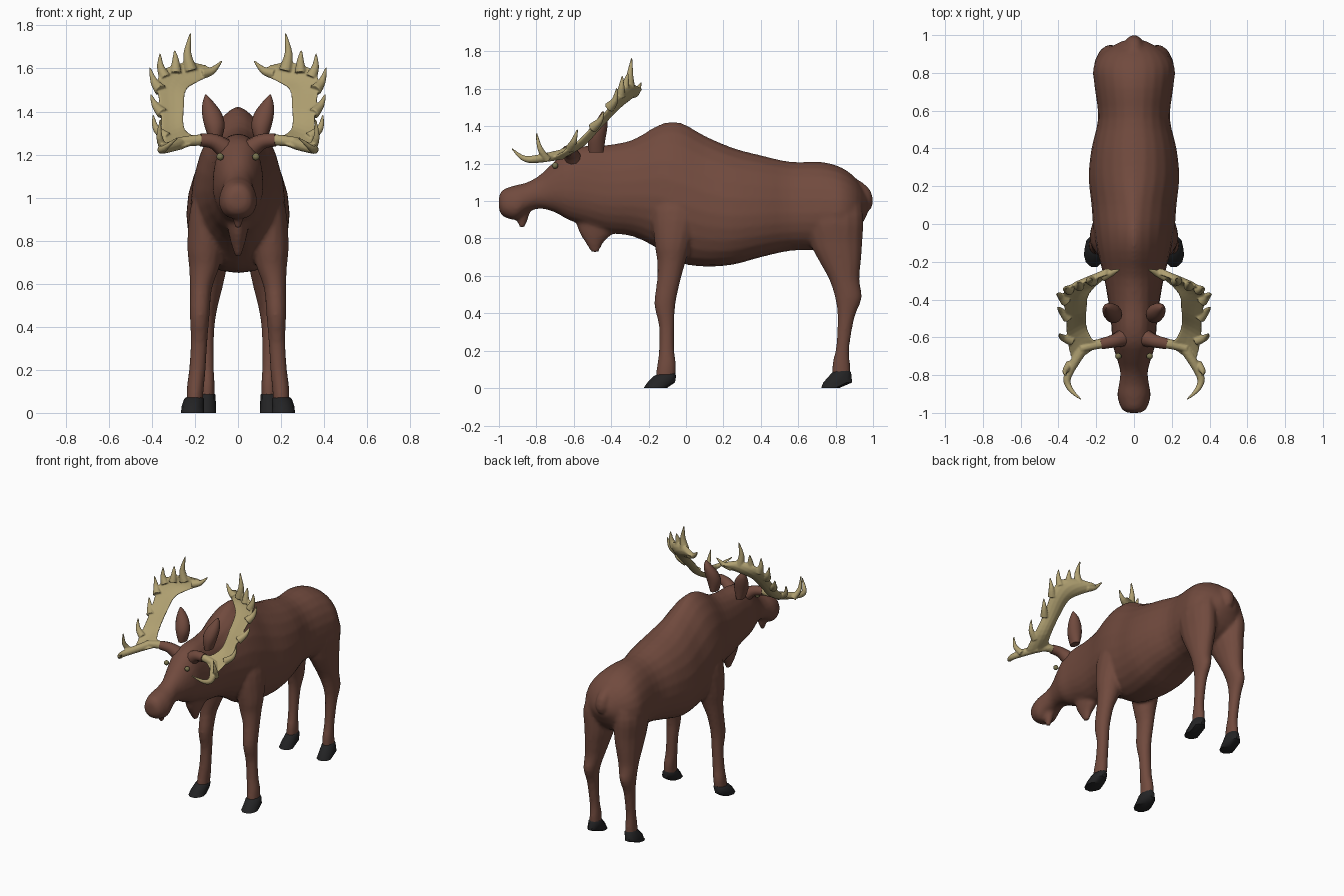
import bpy
import bmesh
from math import cos, sin, pi
from mathutils import Vector

cube = bpy.data.objects.get("Cube")
if cube:
    bpy.data.objects.remove(cube, do_unlink=True)


def material(name, colour):
    mat = bpy.data.materials.new(name)
    mat.use_nodes = True
    mat.diffuse_color = (*colour, 1)
    mat.node_tree.nodes["Principled BSDF"].inputs["Base Color"].default_value = (*colour, 1)
    return mat


HIDE = material("brown_hide", (.165, .069, .048))
BONE = material("tan_antler", (.43, .35, .165))
HORN = material("black_hoof", (.017, .017, .018))
EYE = material("olive_eye", (.2, .18, .08))


def smooth_rows(rows, steps=3):
    """Catmull-Rom interpolation through every row of numbers."""
    padded = [rows[0], *rows, rows[-1]]
    result = []
    for a, b, c, d in zip(padded, padded[1:], padded[2:], padded[3:]):
        for k in range(steps):
            t = k / steps
            result.append([q + t / 2 * (r - p + t * (2 * p - 5 * q + 4 * r - s + t * (3 * (q - r) + s - p)))
                           for p, q, r, s in zip(a, b, c, d)])
    return result + [list(rows[-1])]


def signed_power(value, power):
    return abs(value) ** power * (1 if value > 0 else -1)


def angles(sides):
    return [2 * pi * k / sides for k in range(sides)]


# Ring makers: each turns rows of numbers into closed cross-sections
def trunk_rings(rows):
    rings = []
    for y, low, high, width, top, bottom in smooth_rows(rows):
        middle = low + .42 * (high - low)
        rings.append([Vector((width * signed_power(cos(a), top if sin(a) > 0 else bottom), y,
                              middle + sin(a) * (high - middle if sin(a) > 0 else middle - low)))
                      for a in angles(24)])
    return rings


def upright_rings(rows, side=1, steps=3, sides=14):
    return [[Vector((side * ((left + right) / 2 + cos(a) * (right - left) / 2),
                     (front + back) / 2 + sin(a) * (back - front) / 2, z)) for a in angles(sides)]
            for z, front, back, left, right in smooth_rows(rows, steps)]


def flip(point, side):
    return Vector((point[0] * side, point[1], point[2]))


def tube_rings(rows, side):
    rows = smooth_rows(rows, 4)
    centres = [flip(r, side) for r in rows]
    rings = []
    for k, centre in enumerate(centres):
        along = centres[min(k + 1, len(rows) - 1)] - centres[max(k - 1, 0)]
        u = along.orthogonal().normalized()
        if k:
            u = (previous - previous.project(along)).normalized()
        previous = u
        v = along.normalized().cross(u)
        rings.append([centre + rows[k][3] * (u * cos(a) + v * sin(a)) for a in angles(10)])
    return rings


def palm_rings(rows, side, thickness):
    """Flat blade spanning inner and outer edge points, cupped on one side."""
    rows = smooth_rows(rows, 4)
    ends = [(flip(r[:3], side), flip(r[3:], side)) for r in rows]
    centres = [(a + b) / 2 for a, b in ends]
    rings = []
    for k, (inner, outer) in enumerate(ends):
        along = centres[min(k + 1, len(rows) - 1)] - centres[max(k - 1, 0)]
        normal = (outer - inner).cross(along).normalized() * side
        if normal.z > 0:
            normal = -normal
        rings.append([centres[k] + (outer - inner) / 2 * cos(a)
                      + normal * (thickness * sin(a) + thickness * sin(a) ** 2)
                      for a in angles(14)])
    return rings


def build(name, shells, mat, voxel=None, relax=0):
    """Loft each list of rings; optionally fuse all shells into one skin."""
    bm = bmesh.new()
    for rings in shells:
        loops = [[bm.verts.new(p) for p in ring] for ring in rings]
        for low, high in zip(loops, loops[1:]):
            for k in range(len(low)):
                bm.faces.new((low[k - 1], low[k], high[k], high[k - 1]))
        bm.faces.new(loops[0])
        bm.faces.new(loops[-1])
    bmesh.ops.recalc_face_normals(bm, faces=bm.faces)
    mesh = bpy.data.meshes.new(name)
    bm.to_mesh(mesh)
    bm.free()
    mesh.materials.append(mat)
    obj = bpy.data.objects.new(name, mesh)
    bpy.context.collection.objects.link(obj)
    if voxel:
        skin = obj.modifiers.new("fuse", "REMESH")
        skin.mode = "VOXEL"
        skin.voxel_size = voxel
        skin.use_smooth_shade = True
        soften = obj.modifiers.new("soften", "SMOOTH")
        soften.iterations = relax
    else:
        bpy.ops.object.select_all(action="DESELECT")
        obj.select_set(True)
        bpy.context.view_layer.objects.active = obj
        bpy.ops.object.shade_smooth_by_angle(angle=pi / 4)
    return obj


# Trunk from nose to rump: y, bottom, top, half width, top and bottom roundness
trunk = [(-1, .96, 1.02, .03, 1, 1), (-.98, .92, 1.06, .065, .9, .9), (-.91, .9, 1.085, .088, .9, .8),
         (-.85, .94, 1.1, .08, 1, .8), (-.78, .96, 1.14, .073, 1, .8), (-.7, .94, 1.215, .095, .9, .9),
         (-.63, .9, 1.27, .115, .8, 1), (-.54, .87, 1.295, .12, .8, 1.1), (-.42, .83, 1.3, .135, .9, 1.2),
         (-.28, .81, 1.33, .16, 1.1, 1.1), (-.14, .74, 1.41, .195, 1.3, 1), (-.03, .67, 1.42, .215, 1.4, .9),
         (.1, .65, 1.35, .225, 1.3, .8), (.25, .66, 1.285, .24, 1.1, .75), (.4, .7, 1.245, .225, 1, .75),
         (.56, .735, 1.21, .19, 1, .8), (.72, .74, 1.21, .208, 1, .8), (.83, .77, 1.18, .215, 1, .8),
         (.91, .83, 1.12, .165, 1, .8), (.97, .93, 1.03, .06, 1, 1)]

# Legs and hanging parts: z, front, back, inner, outer
front_leg = [(1.1, -.14, .04, .09, .17), (.95, -.18, .08, .07, .222), (.78, -.17, .03, .07, .236),
             (.68, -.155, 0, .085, .228), (.58, -.155, -.028, .12, .224), (.45, -.17, -.056, .132, .224),
             (.33, -.145, -.062, .142, .22), (.2, -.145, -.062, .15, .228), (.12, -.155, -.053, .158, .238),
             (.04, -.165, -.06, .165, .24)]
hind_leg = [(1.05, .7, .92, .05, .16), (.92, .64, .95, .03, .215), (.78, .66, .945, .03, .208),
            (.68, .71, .937, .05, .203), (.58, .765, .928, .072, .197), (.48, .797, .94, .097, .193),
            (.38, .81, .902, .11, .184), (.22, .802, .874, .112, .178), (.13, .782, .878, .108, .178),
            (.04, .78, .88, .11, .18)]
dewlap = [(.725, -.505, -.465, -.012, .012), (.78, -.54, -.44, -.03, .03),
          (.84, -.575, -.38, -.045, .045), (.93, -.6, -.35, -.06, .06)]
beard = [(.855, -.89, -.865, -.01, .01), (.9, -.905, -.845, -.025, .025), (.96, -.91, -.83, -.04, .04)]
tail = [(.955, .955, .99, -.02, .02), (1, .94, 1, -.04, .04),
        (1.06, .9, .985, -.042, .042), (1.11, .88, .93, -.03, .03)]

limbs = [upright_rings(leg, s) for leg in (front_leg, hind_leg) for s in (1, -1)]
extras = [upright_rings(part) for part in (dewlap, beard, tail)]
build("body", [trunk_rings(trunk)] + limbs + extras, HIDE, voxel=.012, relax=3)

# Hooves, slanting forward to the toe
front_hoof = [(0, -.23, -.1, .157, .265), (.03, -.21, -.055, .158, .262),
              (.065, -.175, -.05, .158, .25), (.08, -.14, -.055, .17, .23)]
hind_hoof = [(0, .72, .82, .102, .2), (.03, .73, .892, .102, .198),
             (.085, .78, .885, .105, .184), (.1, .8, .87, .12, .17)]

# Ears: z, front, back, inner, outer
ear = [(1.26, -.52, -.44, .08, .13), (1.33, -.525, -.43, .062, .155), (1.39, -.505, -.42, .075, .167),
       (1.44, -.475, -.42, .11, .165), (1.478, -.45, -.44, .146, .153)]

# Antler blade: inner edge point, outer edge point
palm = [(.19, -.62, 1.29, .21, -.66, 1.25), (.22, -.61, 1.295, .32, -.72, 1.225),
        (.25, -.54, 1.33, .355, -.6, 1.3), (.25, -.46, 1.42, .36, -.5, 1.4),
        (.24, -.38, 1.5, .375, -.4, 1.51), (.19, -.32, 1.535, .355, -.34, 1.59),
        (.14, -.28, 1.56, .24, -.3, 1.63), (.11, -.255, 1.59, .15, -.27, 1.615)]

# Antler tines: x, y, z, radius from root to tip
tines = [[(.27, -.66, 1.25, .028), (.35, -.8, 1.225, .022), (.34, -.87, 1.23, .015), (.28, -.93, 1.28, .004)],
         [(.34, -.74, 1.22, .022), (.365, -.78, 1.28, .015), (.36, -.8, 1.365, .004)],
         [(.33, -.62, 1.28, .026), (.38, -.6, 1.32, .017), (.395, -.58, 1.385, .004)],
         [(.35, -.5, 1.39, .028), (.385, -.46, 1.43, .017), (.405, -.44, 1.48, .004)],
         [(.36, -.41, 1.5, .03), (.39, -.38, 1.54, .018), (.41, -.37, 1.605, .004)],
         [(.34, -.35, 1.56, .028), (.36, -.345, 1.61, .017), (.362, -.34, 1.67, .004)],
         [(.29, -.33, 1.58, .028), (.29, -.32, 1.64, .016), (.295, -.31, 1.685, .004)],
         [(.22, -.3, 1.59, .032), (.235, -.3, 1.67, .019), (.22, -.29, 1.765, .004)],
         [(.17, -.28, 1.575, .026), (.12, -.26, 1.59, .018), (.075, -.24, 1.635, .004)]]
beam = [(.15, -.63, 1.27, .026), (.21, -.64, 1.265, .026), (.28, -.66, 1.26, .02)]
pedicle = [(.05, -.6, 1.22, .05), (.11, -.62, 1.26, .036), (.175, -.635, 1.268, .03)]

for label, s in (("left", 1), ("right", -1)):
    build(label + "_front_hoof", [upright_rings(front_hoof, s, 1, 10)], HORN)
    build(label + "_hind_hoof", [upright_rings(hind_hoof, s, 1, 10)], HORN)
    build(label + "_ear", [upright_rings(ear, s)], HIDE)
    build(label + "_antler_root", [tube_rings(pedicle, s)], HIDE)
    shells = [palm_rings(palm, s, .016), tube_rings(beam, s)] + [tube_rings(t, s) for t in tines]
    build(label + "_antler", shells, BONE, voxel=.005, relax=2)
    # Eye
    bpy.ops.mesh.primitive_uv_sphere_add(segments=12, ring_count=8, radius=.017,
                                         location=(s * .083, -.7, 1.19))
    eye = bpy.context.object
    eye.name = label + "_eye"
    eye.data.materials.append(EYE)
    bpy.ops.object.shade_smooth_by_angle()
